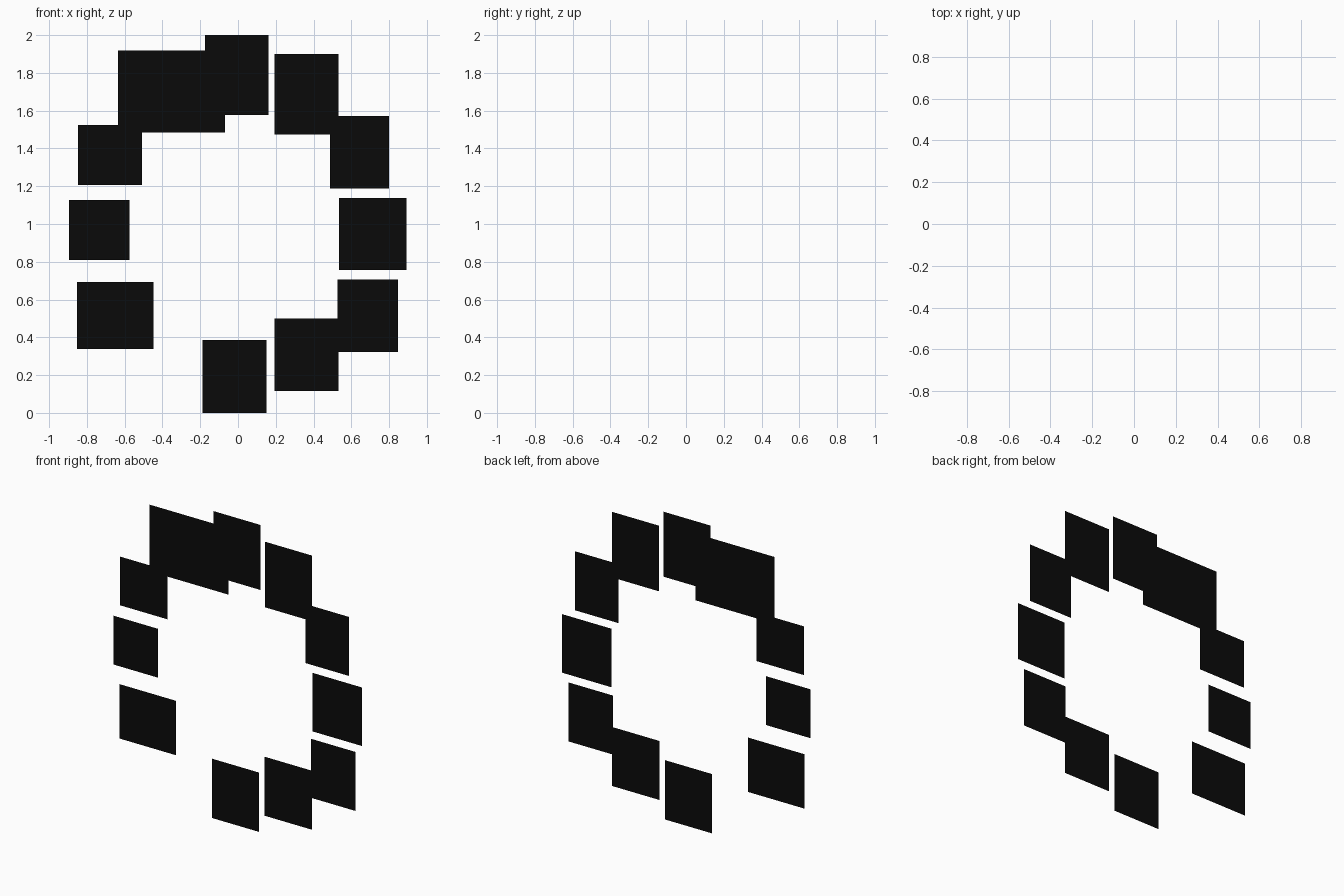
import bpy

if "Cube" in bpy.data.objects:
    bpy.data.objects.remove(bpy.data.objects["Cube"])

# One flat near-black colour
black = bpy.data.materials.new("black")
black.diffuse_color = (0.003, 0.003, 0.003, 1)
black.use_nodes = True
black.node_tree.nodes["Principled BSDF"].inputs["Base Color"].default_value = black.diffuse_color

# Flat panels in the y = 0 plane: x min, x max, z min, z max (clockwise ring)
PANELS = {
    "panel_top": (-0.176, 0.162, 1.577, 2.0),
    "panel_upper_right": (0.194, 0.533, 1.473, 1.90),
    "panel_right_high": (0.486, 0.80, 1.188, 1.572),
    "panel_right_middle": (0.535, 0.893, 0.757, 1.138),
    "panel_right_low": (0.527, 0.847, 0.322, 0.706),
    "panel_lower_right": (0.192, 0.533, 0.116, 0.50),
    "panel_bottom": (-0.187, 0.152, 0.0, 0.386),
    "panel_left_low": (-0.853, -0.448, 0.339, 0.693),
    "panel_left_middle": (-0.895, -0.575, 0.809, 1.127),
    "panel_left_high": (-0.848, -0.507, 1.207, 1.524),
    "panel_upper_left": (-0.636, -0.070, 1.485, 1.919),
}


def panel(name, x0, x1, z0, z1):
    """Upright rectangle facing the front (-y)."""
    mesh = bpy.data.meshes.new(name)
    mesh.from_pydata([(x0, 0, z0), (x1, 0, z0), (x1, 0, z1), (x0, 0, z1)],
                     [], [(0, 1, 2, 3)])
    mesh.materials.append(black)
    bpy.context.collection.objects.link(bpy.data.objects.new(name, mesh))


for name, bounds in PANELS.items():
    panel(name, *bounds)
